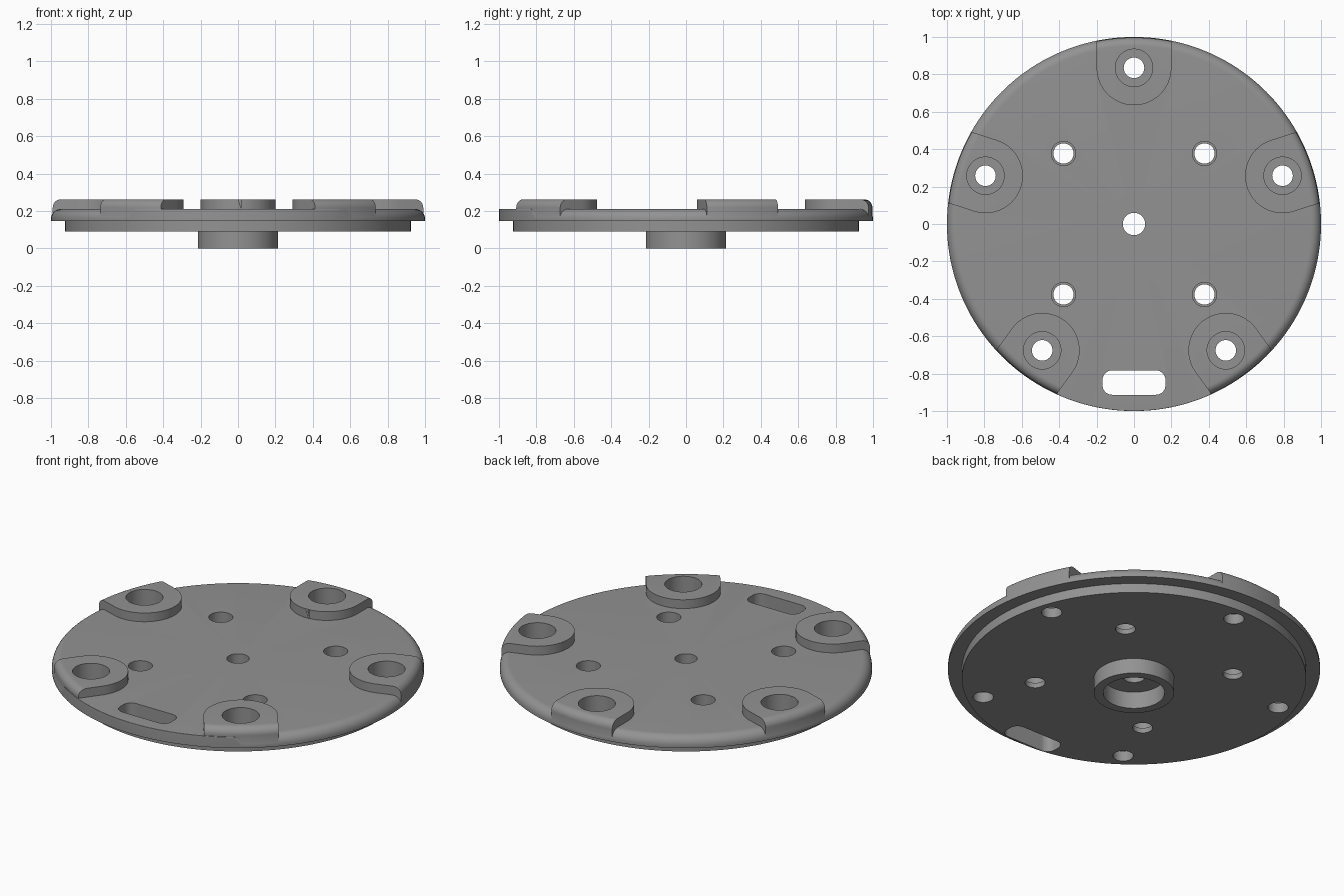
import bpy, bmesh, math
from math import sin, cos, pi, radians

if "Cube" in bpy.data.objects:
    bpy.data.objects.remove(bpy.data.objects["Cube"])

SEG = 160
grey = bpy.data.materials.new("mid grey")
grey.diffuse_color = (0.29, 0.29, 0.29, 1)
grey.use_nodes = True
grey.node_tree.nodes["Principled BSDF"].inputs["Base Color"].default_value = grey.diffuse_color


def finish(bm, name):
    bmesh.ops.recalc_face_normals(bm, faces=bm.faces)
    me = bpy.data.meshes.new(name)
    bm.to_mesh(me)
    bm.free()
    me.materials.append(grey)
    ob = bpy.data.objects.new(name, me)
    bpy.context.collection.objects.link(ob)
    return ob


def fillet(r, z, size, n=8):
    """Points rounding the top outer corner (r, z)."""
    return [(r - size + size * cos(i / n * pi / 2),
             z - size + size * sin(i / n * pi / 2)) for i in range(n + 1)]


def lathe(name, profile_at):
    """Revolve a closed profile that may change with the angle."""
    bm = bmesh.new()
    rings = []
    for i in range(SEG):
        a = 2 * pi * i / SEG
        rings.append([bm.verts.new((r * cos(a), r * sin(a), z))
                      for r, z in profile_at(math.degrees(a))])
    n = len(rings[0])
    for i in range(SEG):
        p, q = rings[i], rings[(i + 1) % SEG]
        for j in range(n):
            k = (j + 1) % n
            bm.faces.new((p[j], q[j], q[k], p[k]))
    return finish(bm, name)


def prisms(name, outlines, z0, z1):
    """Extrude closed outlines from z0 to z1."""
    bm = bmesh.new()
    for pts in outlines:
        lo = [bm.verts.new((x, y, z0)) for x, y in pts]
        hi = [bm.verts.new((x, y, z1)) for x, y in pts]
        bm.faces.new(lo[::-1])
        bm.faces.new(hi)
        for i in range(len(pts)):
            j = (i + 1) % len(pts)
            bm.faces.new((lo[i], lo[j], hi[j], hi[i]))
    return finish(bm, name)


def circle(cx, cy, r, n=40):
    return [(cx + r * cos(2 * pi * i / n), cy + r * sin(2 * pi * i / n)) for i in range(n)]


def boolean(ob, tool, op):
    m = ob.modifiers.new(op, 'BOOLEAN')
    m.operation, m.solver, m.object = op, 'EXACT', tool
    bpy.context.view_layer.objects.active = ob
    bpy.ops.object.modifier_apply(modifier=m.name)
    bpy.data.objects.remove(tool, do_unlink=True)


# stepped flange with hollow hub; the rim stays square between the front pads
def flange_profile(deg):
    size = 0.002 if 234 < deg < 306 else 0.053
    return [(0.06, 0.10), (0.165, 0.10), (0.165, 0), (0.215, 0), (0.215, 0.09),
            (0.925, 0.09), (0.925, 0.145), (1, 0.145)] + fillet(1, 0.21, size) + [(0.06, 0.21)]


flange = lathe("flange_plate", flange_profile)

# five raised pads, U-shaped towards the centre and rounded at the rim
PAD_R = 0.835
pad_angles = [radians(90 + 72 * k) for k in range(5)]


def pad_outline(a):
    u = [(1.1, -0.2), (1.1, 0.2)]
    u += [(PAD_R + 0.2 * cos(t), 0.2 * sin(t))
          for t in (pi / 2 + pi * i / 32 for i in range(33))]
    return [(x * cos(a) - y * sin(a), x * sin(a) + y * cos(a)) for x, y in u]


pads = lathe("mounting_pads", lambda d: [(0.4, 0.157), (0.997, 0.157)]
             + fillet(0.997, 0.262, 0.045) + [(0.4, 0.262)])
boolean(pads, prisms("pad_shape", [pad_outline(a) for a in pad_angles], 0.1, 0.4), 'INTERSECT')
boolean(flange, pads, 'UNION')

# counterbored holes through the pads
centres = [(PAD_R * cos(a), PAD_R * sin(a)) for a in pad_angles]
boolean(flange, prisms("pad_bores", [circle(x, y, 0.1, 48) for x, y in centres], 0.15, 0.4), 'DIFFERENCE')
boolean(flange, prisms("pad_holes", [circle(x, y, 0.055) for x, y in centres], -0.1, 0.4), 'DIFFERENCE')

# four stepped holes in a square
square = [(sx * 0.377, sy * 0.377) for sx in (-1, 1) for sy in (-1, 1)]
boolean(flange, prisms("plate_bores", [circle(x, y, 0.065) for x, y in square], 0.12, 0.4), 'DIFFERENCE')
boolean(flange, prisms("plate_holes", [circle(x, y, 0.054) for x, y in square], -0.1, 0.4), 'DIFFERENCE')

# rounded slot at the front
slot = []
for k, (sx, sy) in enumerate([(1, 1), (-1, 1), (-1, -1), (1, -1)]):
    for i in range(9):
        t = (k + i / 8) * pi / 2
        slot.append((sx * 0.118 + 0.05 * cos(t), -0.848 + sy * 0.015 + 0.05 * sin(t)))
boolean(flange, prisms("slot", [slot], -0.1, 0.4), 'DIFFERENCE')

# smooth the curved walls, keep the edges crisp
bpy.ops.object.select_all(action='DESELECT')
flange.select_set(True)
bpy.context.view_layer.objects.active = flange
bpy.ops.object.shade_smooth_by_angle(angle=radians(30))
